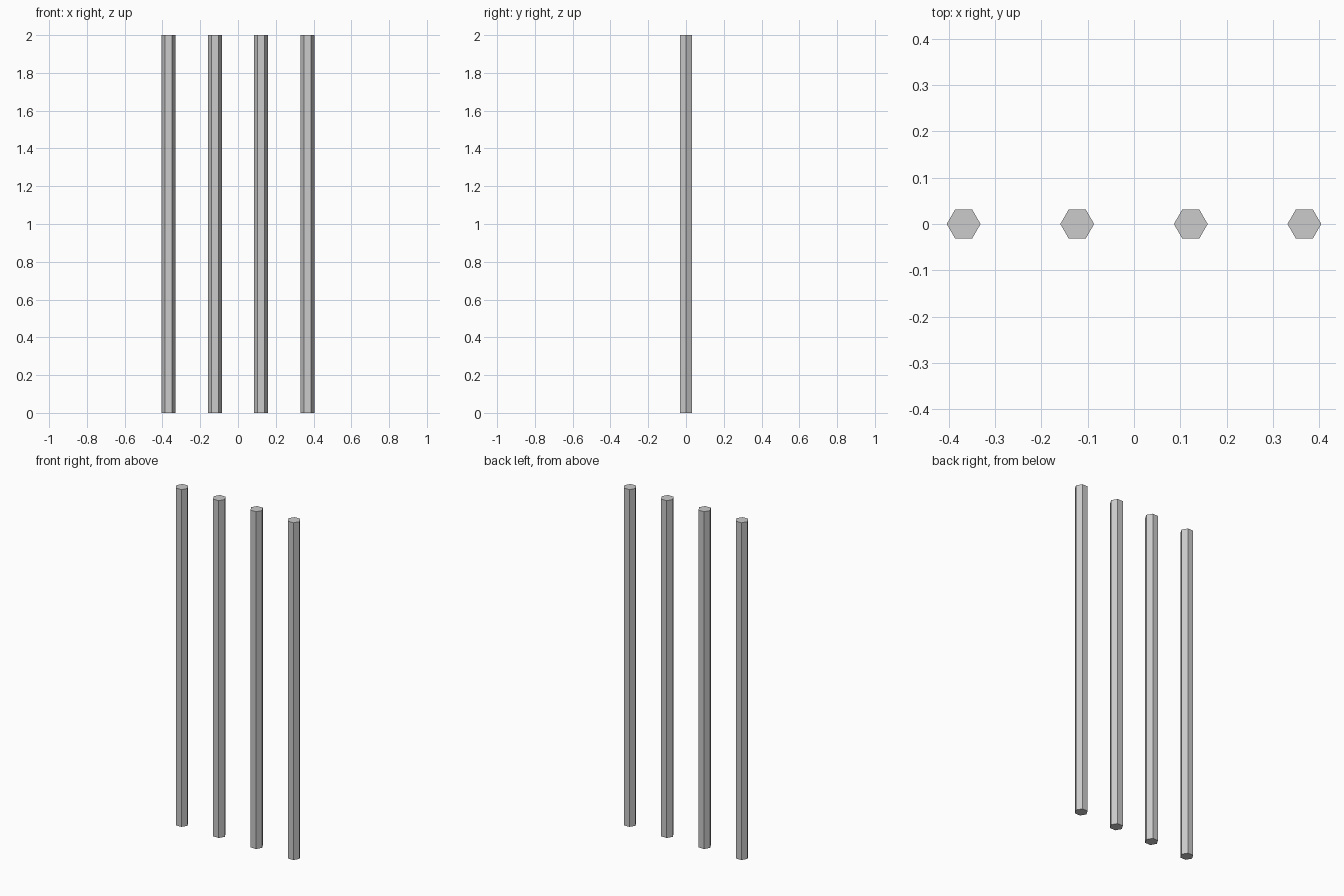
import bpy
import math

if "Cube" in bpy.data.objects:
    bpy.data.objects.remove(bpy.data.objects["Cube"])

HEIGHT = 2.0
RADIUS = 0.0365   # hexagon centre to corner
SPACING = 0.245
COUNT = 4

# Row of upright hexagonal bars, corners pointing along x
for i in range(COUNT):
    x = (i - (COUNT - 1) / 2) * SPACING
    bpy.ops.mesh.primitive_cylinder_add(
        vertices=6, radius=RADIUS, depth=HEIGHT,
        location=(x, 0, HEIGHT / 2), rotation=(0, 0, math.radians(30)))
    bar = bpy.context.object
    bar.name = f"upright_bar_{i + 1}"
    bpy.ops.object.shade_flat()
